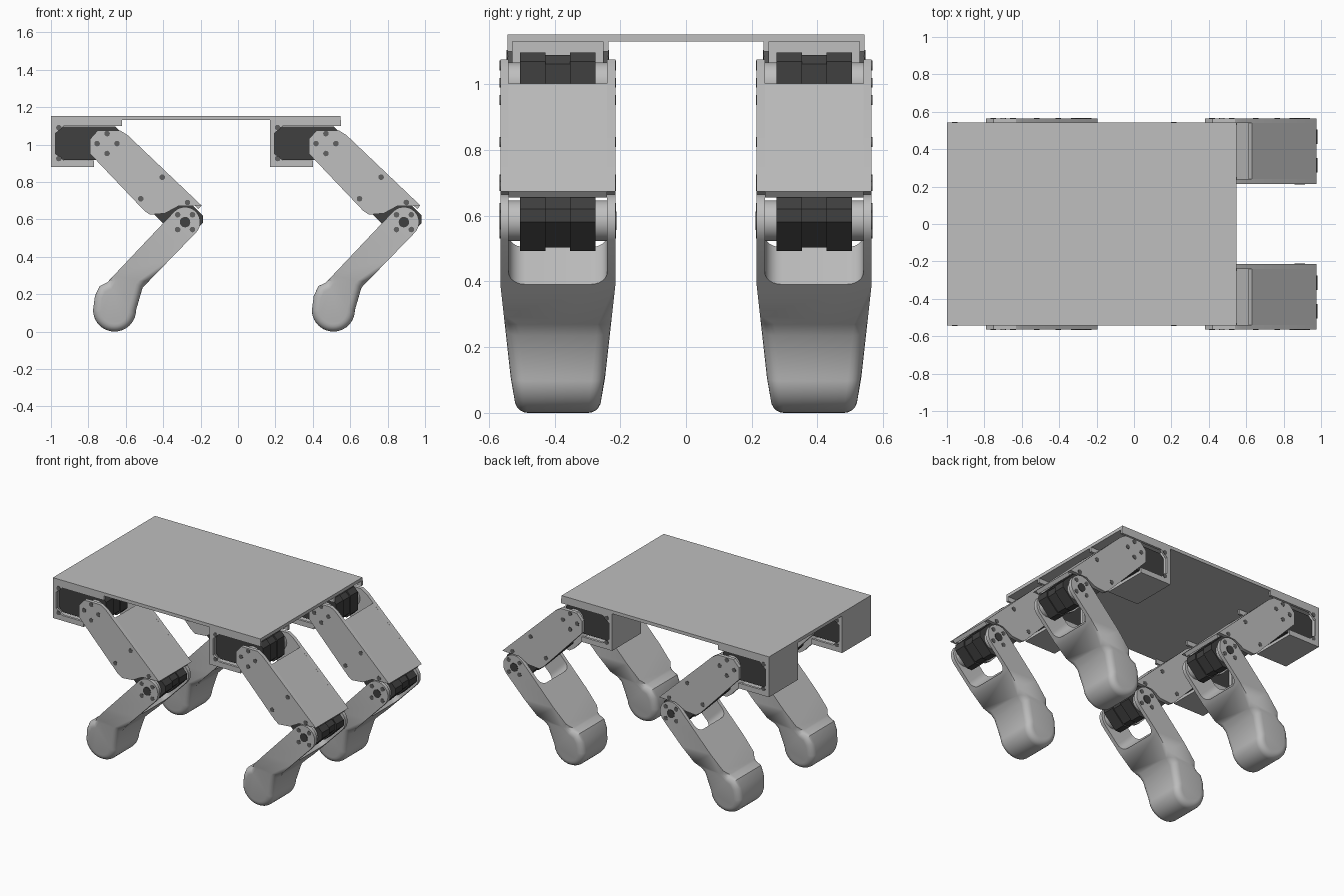
import bpy, bmesh, math
from mathutils import Vector

cube = bpy.data.objects.get("Cube")
if cube:
    bpy.data.objects.remove(cube, do_unlink=True)


def material(name, value):
    m = bpy.data.materials.new(name)
    m.use_nodes = True
    color = (value, value, value, 1)
    m.diffuse_color = color
    m.node_tree.nodes["Principled BSDF"].inputs["Base Color"].default_value = color
    return m


GREY = material("light grey", 0.52)
DARK = material("charcoal", 0.05)
STEEL = material("screw grey", 0.12)

HIP = (-0.70, 1.005)
KNEE = (-0.283, 0.585)


def arc(c, r, a0, a1, n):
    steps = [math.radians(a0 + (a1 - a0) * i / n) for i in range(n + 1)]
    return [(c[0] + r * math.cos(a), c[1] + r * math.sin(a)) for a in steps]


def disc(c, r, n=20):
    return arc(c, r, 0, 360 - 360 / n, n - 1)


def chamfered(x0, x1, z0, z1, c):
    return [(x0 + c, z0), (x1 - c, z0), (x1, z0 + c), (x1, z1 - c),
            (x1 - c, z1), (x0 + c, z1), (x0, z1 - c), (x0, z0 + c)]


def rect(x0, x1, z0, z1):
    return [(x0, z0), (x1, z0), (x1, z1), (x0, z1)]


def both(pts, a, b):
    """The same outline on both flanks of a leg."""
    return [(pts, a, b), (pts, -b, -a)]


def extrude(bm, pts, y0, y1):
    a = [bm.verts.new((x, y0, z)) for x, z in pts]
    b = [bm.verts.new((x, y1, z)) for x, z in pts]
    bm.faces.new(a)
    bm.faces.new(b[::-1])
    for i in range(len(pts)):
        j = (i + 1) % len(pts)
        bm.faces.new((a[i], b[i], b[j], a[j]))


def make(name, bm, mat, dx=0, y=0):
    bmesh.ops.recalc_face_normals(bm, faces=bm.faces)
    me = bpy.data.meshes.new(name)
    bm.to_mesh(me)
    bm.free()
    me.materials.append(mat)
    ob = bpy.data.objects.new(name, me)
    bpy.context.collection.objects.link(ob)
    ob.location = (dx, y, 0)
    return ob


def smooth(ob):
    bpy.ops.object.select_all(action="DESELECT")
    ob.select_set(True)
    bpy.context.view_layer.objects.active = ob
    bpy.ops.object.shade_smooth_by_angle(angle=math.radians(30))


def part(name, spans, mat, dx=0, y=0):
    bm = bmesh.new()
    for pts, y0, y1 in spans:
        extrude(bm, pts, y0, y1)
    ob = make(name, bm, mat, dx, y)
    smooth(ob)
    return ob


# Outlines in the side plane
bracket_side = [(-1, .88), (-.77, .88), (-.77, .915), (-.93, .915), (-.975, .95),
                (-.975, 1.06), (-.93, 1.1), (-.62, 1.1), (-.62, 1.13), (-1, 1.13)]
thigh_side = [(-.79, .95), (-.79, 1.03), (-.75, 1.075), (-.63, 1.075), (-.59, 1.05),
              (-.195, .674), (-.32, .67), (-.39, .632), (-.47, .625), (-.5, .645)]
thigh_web = [(-.54, 1.002), (-.195, .674), (-.212, .655), (-.557, .983)]
shin = (arc((-.66, .115), .115, 180, 360, 20) + [(-.51, .235)]
        + arc(KNEE, .081, -45, 135, 14) + [(-.70, .262), (-.74, .243), (-.765, .19)])


def servo_outline(inset):
    return chamfered(-.98 + inset, -.63 - inset, .917 + inset, 1.097 - inset, .028)


def to_knee(pts):
    """Turn an outline from the hip joint onto the knee joint."""
    k = math.sqrt(.5)
    out = []
    for x, z in pts:
        u, w = x - HIP[0], z - HIP[1]
        out.append((KNEE[0] + k * (u + w), KNEE[1] + k * (w - u)))
    return out


def servo(name, turn, dx, y):
    full, slim = turn(servo_outline(0)), turn(servo_outline(.007))
    part(name, both(full, .037, .115) + [(slim, -.037, .037)], DARK, dx, y)


def lower_leg(name, dx, y):
    bm = bmesh.new()
    extrude(bm, shin, -.175, .175)
    for h in (.39, .27):
        bmesh.ops.bisect_plane(bm, geom=bm.verts[:] + bm.edges[:] + bm.faces[:],
                               plane_co=(0, 0, h), plane_no=(0, 0, 1))
    # Narrow towards the foot
    for v in bm.verts:
        v.co.y *= 1 - .19 * max(0, .39 - v.co.z) / .3
    # Round the foot
    rim = [e for e in bm.edges
           if all(v.co.z < .275 for v in e.verts)
           and e.verts[0].co.y * e.verts[1].co.y > 0
           and len(e.link_faces) == 2 and e.calc_face_angle() > .9]
    bmesh.ops.bevel(bm, geom=rim, offset=.045, segments=5, profile=.5, affect="EDGES",
                    clamp_overlap=True)
    leg = make(name, bm, GREY, dx, y)
    # Fork opening around the knee servo
    along, across = Vector((-1, 0, -1)).normalized(), Vector((1, 0, -1)).normalized()
    centre = Vector((KNEE[0], 0, KNEE[1]))
    corners = [centre + along * s + across * t
               for s, t in ((-.25, -.25), (.19, -.25), (.19, .25), (-.25, .25))]
    bm = bmesh.new()
    extrude(bm, [(c.x, c.z) for c in corners], -.15, .15)
    floor = [e for e in bm.edges
             if all((v.co - centre).dot(along) > .15 for v in e.verts)
             and abs((e.verts[0].co - e.verts[1].co).dot(across)) > .1]
    bmesh.ops.bevel(bm, geom=floor, offset=.05, segments=6, profile=.5, affect="EDGES")
    cutter = make("fork_cutter", bm, GREY, dx, y)
    cutter.hide_render = True
    mod = leg.modifiers.new("fork", "BOOLEAN")
    mod.operation, mod.solver, mod.object = "DIFFERENCE", "EXACT", cutter
    bpy.context.view_layer.objects.active = leg
    bpy.ops.object.modifier_apply(modifier=mod.name)
    bpy.data.objects.remove(cutter, do_unlink=True)
    smooth(leg)


def build_leg(tag, dx, side):
    y = side * .39
    # Hip bracket: two windowed sides, end wall and floor
    part(tag + "_hip_bracket",
         both(bracket_side, .138, .154)
         + [(rect(-1, -.985, .88, 1.13), -.138, .138),
            (rect(-.985, -.77, .88, .9), -.138, .138)], GREY, dx, y)
    servo(tag + "_hip_servo", lambda p: p, dx, y)
    servo(tag + "_knee_servo", to_knee, dx, y)
    part(tag + "_servo_horns",
         both(disc(HIP, .062, 28), .115, .15) + both(disc(KNEE, .062, 28), .115, .15),
         GREY, dx, y)
    # Upper leg channel
    part(tag + "_upper_leg", both(thigh_side, .15, .175) + [(thigh_web, -.15, .15)],
         GREY, dx, y)
    lower_leg(tag + "_lower_leg", dx, y)
    # Screw heads and knee axle
    spots = [(-.52, .71), (-.405, .825), (-.27, .69)]
    for i in range(4):
        a = i * math.pi / 2
        spots.append((HIP[0] + .053 * math.cos(a), HIP[1] + .053 * math.sin(a)))
        a += math.pi / 4
        spots.append((KNEE[0] + .056 * math.cos(a), KNEE[1] + .056 * math.sin(a)))
    heads = []
    for s in spots:
        heads += both(disc(s, .015, 12), .172, .177)
    for s in ((-.958, 1.09), (-.958, .925)):
        heads += both(disc(s, .015, 12), .152, .156)
    part(tag + "_screws", heads, STEEL, dx, y)
    part(tag + "_knee_axle", both(disc(KNEE, .028), .172, .178), DARK, dx, y)


# Body deck
part("body_deck", [(rect(-1, .547, 1.13, 1.152), -.544, .544)], GREY)

for end, dx in (("first", 0), ("second", 1.17)):
    for flank, side in (("front", -1), ("back", 1)):
        build_leg(end + "_" + flank, dx, side)
